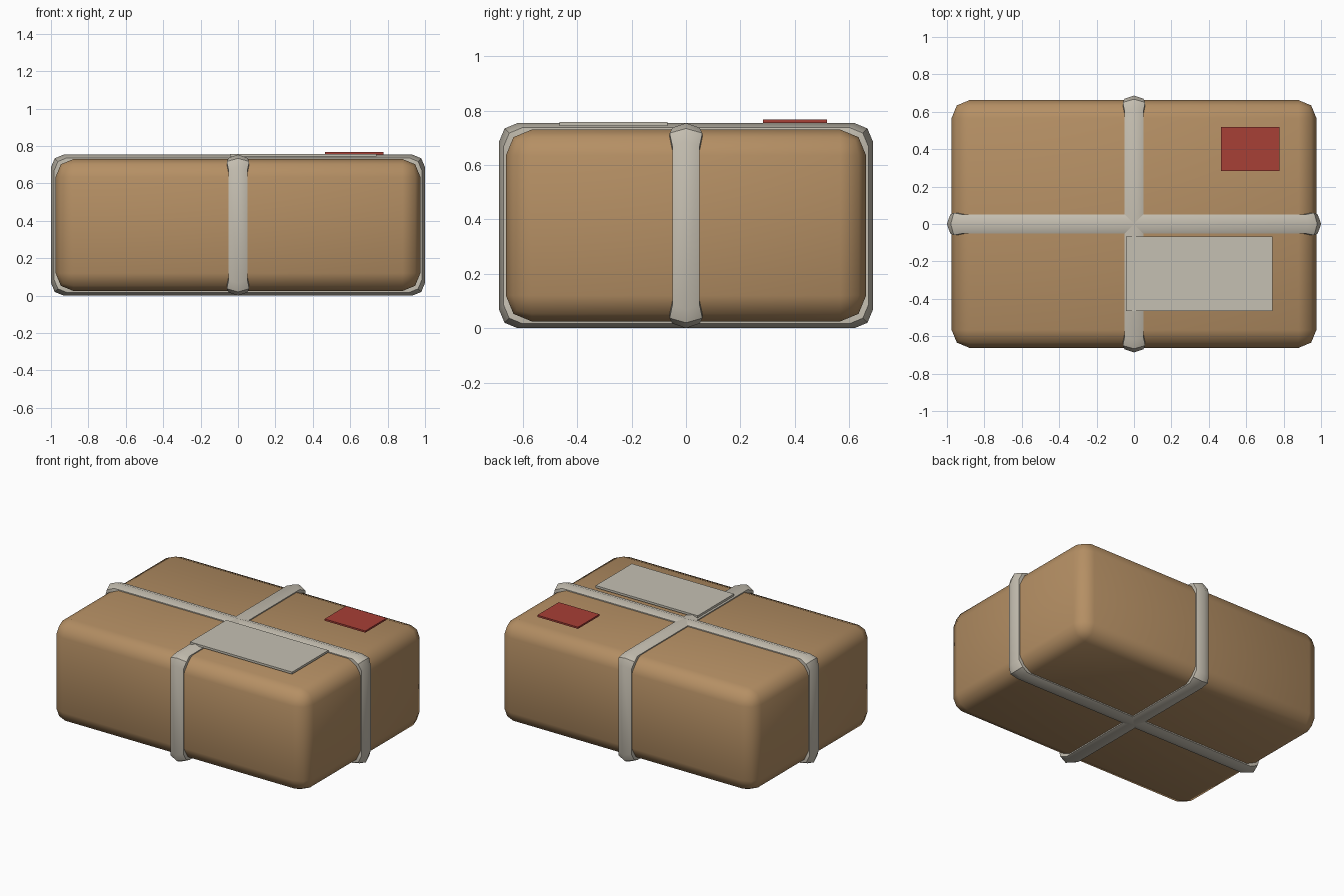
import bpy, bmesh
from math import radians, cos, sin, pi

if "Cube" in bpy.data.objects:
    bpy.data.objects.remove(bpy.data.objects["Cube"], do_unlink=True)


def material(name, rgb):
    m = bpy.data.materials.new(name)
    m.use_nodes = True
    m.diffuse_color = (*rgb, 1)
    m.node_tree.nodes["Principled BSDF"].inputs["Base Color"].default_value = (*rgb, 1)
    return m


cardboard = material("cardboard brown", (0.46, 0.275, 0.127))
tape = material("strap grey", (0.56, 0.52, 0.44))
paper = material("label grey", (0.56, 0.53, 0.45))
red = material("stamp red", (0.39, 0.05, 0.037))


def finish(bm, name, mat, smooth=None):
    bmesh.ops.recalc_face_normals(bm, faces=bm.faces)
    mesh = bpy.data.meshes.new(name)
    bm.to_mesh(mesh)
    bm.free()
    mesh.materials.append(mat)
    ob = bpy.data.objects.new(name, mesh)
    bpy.context.collection.objects.link(ob)
    if smooth:
        bpy.ops.object.select_all(action="DESELECT")
        ob.select_set(True)
        bpy.context.view_layer.objects.active = ob
        bpy.ops.object.shade_smooth_by_angle(angle=radians(smooth))
    return ob


def block(name, lo, hi, mat, bevel=0):
    """Box between two corners, with optional two-step rounded edges."""
    bm = bmesh.new()
    bmesh.ops.create_cube(bm, size=1)
    for v in bm.verts:
        v.co = [(a + b) / 2 + c * (b - a) for a, b, c in zip(lo, hi, v.co)]
    if bevel:
        bmesh.ops.bevel(bm, geom=bm.edges[:], offset=bevel, segments=2,
                        profile=0.5, affect="EDGES")
    return finish(bm, name, mat, 50 if bevel else None)


def strap(name, half_len, along_x):
    """Closed band with a peaked section, slightly wider at its corners."""
    half_h, radius, mid_z = 0.377, 0.068, 0.377
    bm = bmesh.new()
    rings = []
    for corner in range(4):
        base = corner * pi / 2
        sx = 1 if corner in (0, 3) else -1
        sz = 1 if corner < 2 else -1
        for step in range(3):
            a = base + step * pi / 4
            w = 0.06 if step == 1 else 0.05
            section = [(-w, 0.06), (-w, 0.017), (0, 0), (w, 0.017), (w, 0.06)]
            ring = []
            for side, inset in section:
                u = sx * (half_len - inset - radius) + radius * cos(a)
                z = mid_z + sz * (half_h - inset - radius) + radius * sin(a)
                ring.append(bm.verts.new((u, side, z) if along_x else (side, u, z)))
            rings.append(ring)
    for i, ring in enumerate(rings):
        nxt = rings[(i + 1) % len(rings)]
        for j in range(5):
            k = (j + 1) % 5
            bm.faces.new((ring[j], ring[k], nxt[k], nxt[j]))
    return finish(bm, name, tape, 45)


# Parcel body
block("parcel_box", (-0.975, -0.662, 0.025), (0.975, 0.662, 0.73), cardboard, 0.095)

# Crossing straps
strap("long_strap", 1.0, True)
strap("short_strap", 0.687, False)

# Address label and stamp on the lid
block("address_label", (-0.042, -0.465, 0.743), (0.74, -0.068, 0.758), paper)
block("stamp", (0.465, 0.283, 0.755), (0.777, 0.518, 0.767), red)
